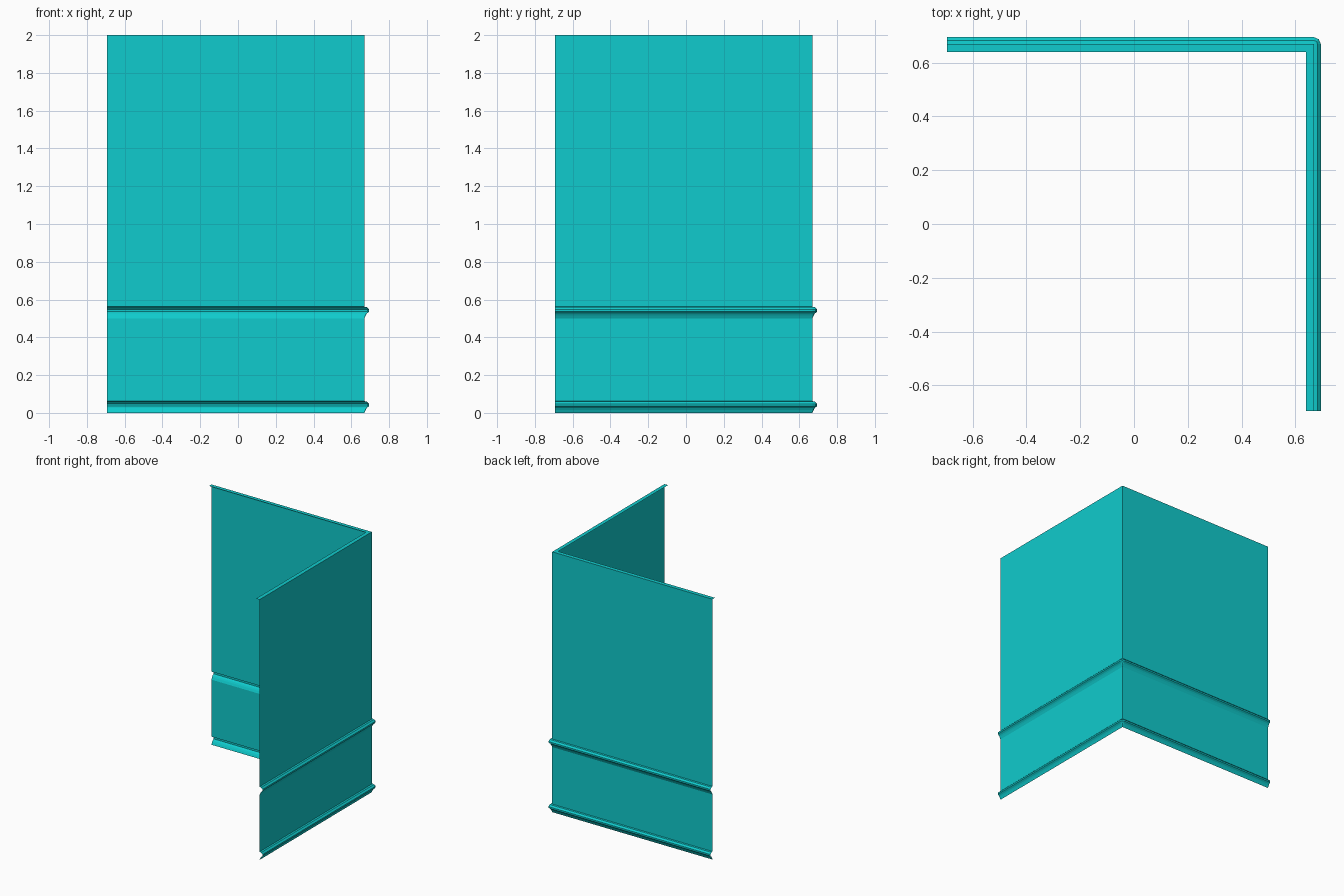
import bpy, bmesh, math

if "Cube" in bpy.data.objects:
    bpy.data.objects.remove(bpy.data.objects["Cube"])

W = 0.669      # wall plane distance from the centre
END = -0.694   # open ends of both wall legs

mat = bpy.data.materials.new("teal")
mat.diffuse_color = (0.005, 0.6, 0.61, 1)
mat.use_nodes = True
mat.node_tree.nodes["Principled BSDF"].inputs["Base Color"].default_value = mat.diffuse_color


def station(d, z):
    """Points along the L-shaped path, offset outward by d at height z."""
    if d > 0:   # outward offsets bend around the corner in small facets
        corner = [(W + d * math.sin(a), W + d * math.cos(a))
                  for a in (0, math.pi / 4, math.pi / 2)]
    else:       # wall plane and inward offsets keep a sharp corner
        corner = [(W + d, W + d)] * 3
    path = [(END, W + d)] + corner + [(W + d, END)]
    return [(x, y, z) for x, y in path]


def sweep(name, profile):
    """Open sheet: (offset, height) profile, top to bottom, along the L path."""
    bm = bmesh.new()
    rows = [[bm.verts.new(p) for p in station(d, z)] for d, z in profile]
    for upper, lower in zip(rows, rows[1:]):
        for i in range(len(upper) - 1):
            bm.faces.new((upper[i], upper[i + 1], lower[i + 1], lower[i]))
    bmesh.ops.remove_doubles(bm, verts=bm.verts, dist=1e-5)
    bmesh.ops.dissolve_degenerate(bm, edges=bm.edges, dist=1e-5)
    bm.normal_update()
    # Faces should look outward (or upward for the top lip)
    flip = [f for f in bm.faces
            if f.normal.x + f.normal.y + (f.normal.z if abs(f.normal.z) > 0.99 and
               f.calc_center_median().z > 1.9 else 0) < -1e-3]
    if len(flip) > len(bm.faces) / 2:
        bmesh.ops.reverse_faces(bm, faces=bm.faces)
    mesh = bpy.data.meshes.new(name)
    bm.to_mesh(mesh)
    bm.free()
    obj = bpy.data.objects.new(name, mesh)
    obj.data.materials.append(mat)
    bpy.context.collection.objects.link(obj)


# Moulding cross-section, relative to its base height
MOULD = [(0, 0.562), (0.013, 0.56), (0.025, 0.548), (0.025, 0.536),
         (0.013, 0.526), (0.007, 0.516), (0, 0.5)]

# Inward lip along the top, and plain wall panels
sweep("top_lip", [(-0.03, 2), (0, 2)])
sweep("upper_wall", [(0, 2), (0, 0.562)])
sweep("lower_wall", [(0, 0.5), (0, 0.062)])

# Chair rail and identical baseboard half a unit lower
for name, drop in (("chair_rail", 0), ("baseboard", 0.5)):
    sweep(name, [(d, z - drop) for d, z in MOULD])
